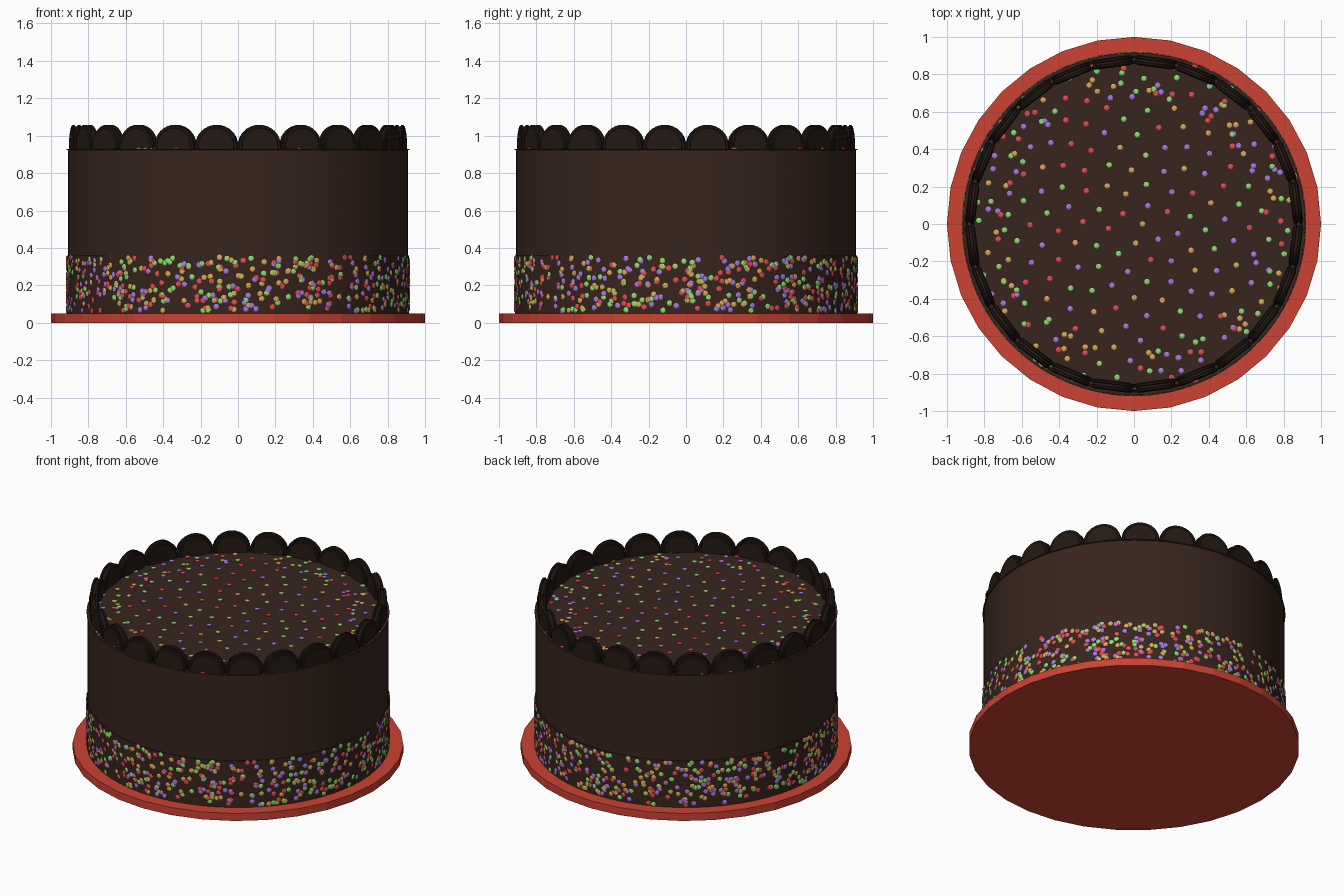
import bpy, bmesh, math, random
from mathutils import Matrix, Vector

if "Cube" in bpy.data.objects:
    bpy.data.objects.remove(bpy.data.objects["Cube"])

random.seed(7)


def material(name, rgb):
    m = bpy.data.materials.new(name)
    m.diffuse_color = (*rgb, 1)
    m.use_nodes = True
    m.node_tree.nodes["Principled BSDF"].inputs["Base Color"].default_value = m.diffuse_color
    return m


def finish(name, bm, mat, smooth=True):
    bmesh.ops.recalc_face_normals(bm, faces=bm.faces)
    me = bpy.data.meshes.new(name)
    bm.to_mesh(me)
    bm.free()
    ob = bpy.data.objects.new(name, me)
    bpy.context.collection.objects.link(ob)
    me.materials.append(mat)
    if smooth:
        bpy.ops.object.select_all(action='DESELECT')
        ob.select_set(True)
        bpy.context.view_layer.objects.active = ob
        bpy.ops.object.shade_smooth_by_angle(angle=math.radians(30))
    return ob


def lathe(bm, profile, sides, closed=False, matrix=Matrix()):
    """Revolve (radius, height) points about local z; open ends get capped."""
    rings = [[bm.verts.new(matrix @ Vector((r * math.cos(a), r * math.sin(a), z)))
              for a in (2 * math.pi * i / sides for i in range(sides))]
             for r, z in profile]
    pairs = list(zip(rings, rings[1:]))
    if closed:
        pairs.append((rings[-1], rings[0]))
    else:
        bm.faces.new(rings[0][::-1])
        bm.faces.new(rings[-1])
    for lo, hi in pairs:
        for i in range(sides):
            j = (i + 1) % sides
            bm.faces.new((lo[i], lo[j], hi[j], hi[i]))


chocolate = material("chocolate", (0.038, 0.018, 0.012))
dark_biscuit = material("dark_biscuit", (0.018, 0.010, 0.007))
board_red = material("board_red", (0.60, 0.055, 0.032))
sprinkle_colours = {
    "red": (0.78, 0.07, 0.08), "green": (0.26, 0.75, 0.16),
    "orange": (0.70, 0.40, 0.09), "purple": (0.38, 0.20, 0.78)}

# Cake board
bm = bmesh.new()
lathe(bm, [(1, 0), (1, 0.05)], 32)
finish("cake_board", bm, board_red, smooth=False)

# Cake body with a thin icing lip on top
bm = bmesh.new()
lathe(bm, [(0.91, 0.05), (0.91, 0.923), (0.916, 0.925), (0.916, 0.93)], 64)
finish("cake_body", bm, chocolate)

# Icing band round the lower side
bm = bmesh.new()
lathe(bm, [(0.90, 0.05), (0.915, 0.05), (0.915, 0.36), (0.90, 0.36)], 64, closed=True)
finish("lower_band", bm, chocolate)

# Ring of half-sunk sandwich biscuits
cookie = [(0.095, -0.027), (0.100, -0.023), (0.110, -0.023), (0.114, -0.019),
          (0.114, -0.010), (0.105, -0.007), (0.105, 0.007), (0.114, 0.010),
          (0.114, 0.019), (0.110, 0.023), (0.100, 0.023), (0.095, 0.027)]
bm = bmesh.new()
for k in range(24):
    turn = Matrix.Rotation(math.radians(7.5 + 15 * k), 4, 'Z')
    place = Matrix.Translation((0.872, 0, 0.944)) @ Matrix.Rotation(math.pi / 2, 4, 'Y')
    lathe(bm, cookie, 32, matrix=turn @ place)
finish("biscuit_ring", bm, dark_biscuit)

# Sprinkle positions: even spiral on top, denser rim, random round the side
spots = []
for i in range(190):
    r, a = 0.90 * math.sqrt((i + 0.5) / 190), i * 2.39996
    spots.append(Matrix.Translation((r * math.cos(a), r * math.sin(a), 0.932)))
for i in range(120):
    r, a = random.uniform(0.68, 0.90), random.uniform(0, 2 * math.pi)
    spots.append(Matrix.Translation((r * math.cos(a), r * math.sin(a), 0.932)))
for i in range(1000):
    turn = Matrix.Rotation(random.uniform(0, 2 * math.pi), 4, 'Z')
    spots.append(turn @ Matrix.Translation((0.915, 0, random.uniform(0.062, 0.35)))
                 @ Matrix.Rotation(math.pi / 2, 4, 'Y'))

# Sprinkles, one object per colour
random.shuffle(spots)
for n, (name, rgb) in enumerate(sprinkle_colours.items()):
    bm = bmesh.new()
    for m in spots[n::4]:
        lathe(bm, [(0.015, -0.004), (0.015, 0.001), (0.009, 0.005)], 10, matrix=m)
    finish("sprinkles_" + name, bm, material("sprinkle_" + name, rgb))
